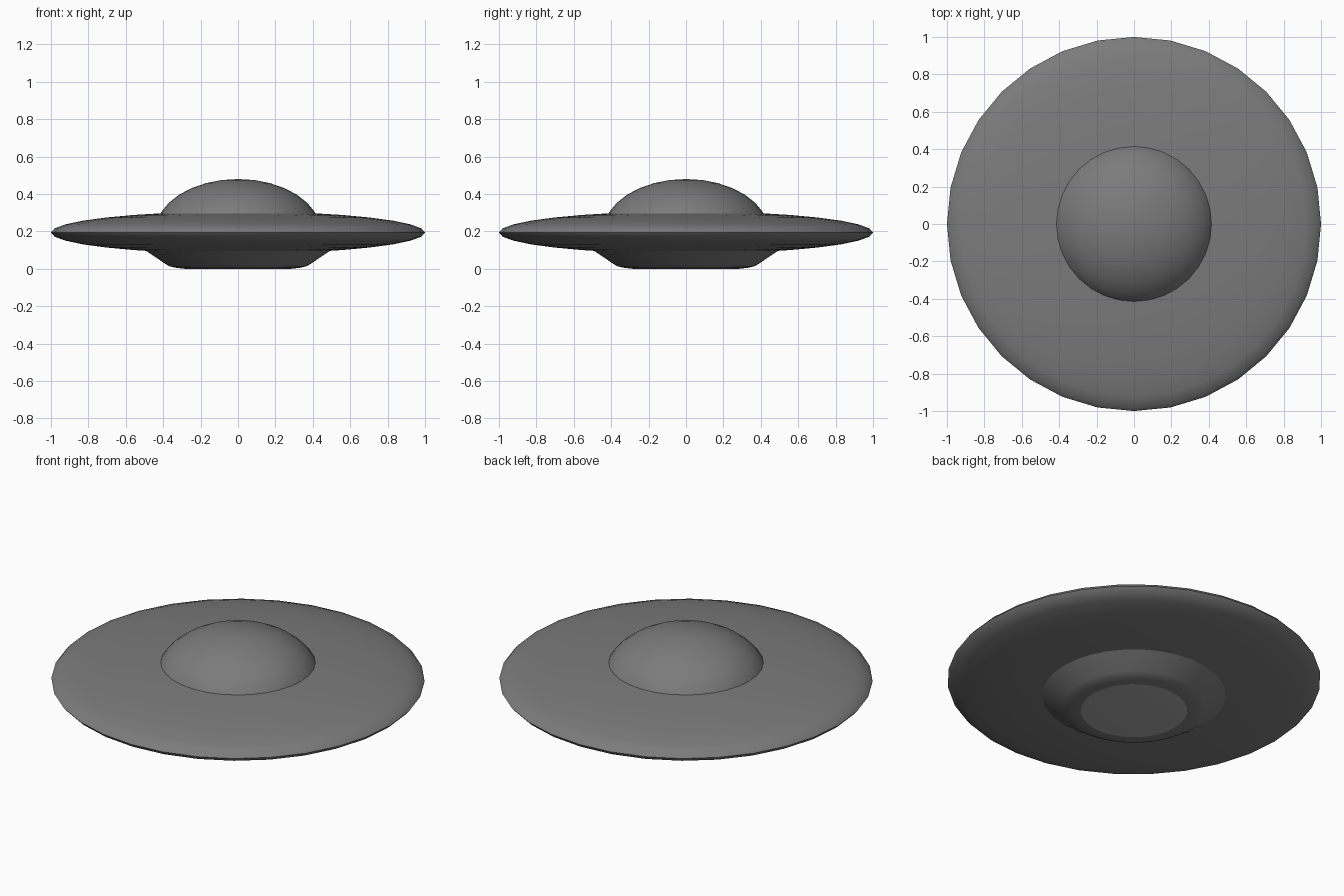
import bpy, bmesh, math

if "Cube" in bpy.data.objects:
    bpy.data.objects.remove(bpy.data.objects["Cube"])

SEG = 32


def material(name, rgb):
    m = bpy.data.materials.new(name)
    m.diffuse_color = (*rgb, 1.0)
    m.use_nodes = True
    m.node_tree.nodes["Principled BSDF"].inputs["Base Color"].default_value = m.diffuse_color
    return m


grey = material("hull_grey", (0.2, 0.2, 0.2))
light = material("light_grey", (0.4, 0.4, 0.4))


def lathe(name, profile, mat, angle=40):
    """Revolve (radius, z) points, listed bottom to top, around z."""
    bm = bmesh.new()
    rings = []
    for r, z in profile:
        if r < 1e-5:
            rings.append([bm.verts.new((0, 0, z))])
        else:
            rings.append([bm.verts.new((r * math.cos(2 * math.pi * i / SEG),
                                        r * math.sin(2 * math.pi * i / SEG), z))
                          for i in range(SEG)])
    for a, b in zip(rings, rings[1:]):
        for i in range(SEG):
            j = (i + 1) % SEG
            if len(a) == 1:
                bm.faces.new((a[0], b[j], b[i]))
            elif len(b) == 1:
                bm.faces.new((a[i], a[j], b[0]))
            else:
                bm.faces.new((a[i], a[j], b[j], b[i]))
    me = bpy.data.meshes.new(name)
    bm.to_mesh(me)
    bm.free()
    ob = bpy.data.objects.new(name, me)
    bpy.context.collection.objects.link(ob)
    me.materials.append(mat)
    bpy.ops.object.select_all(action='DESELECT')
    ob.select_set(True)
    bpy.context.view_layer.objects.active = ob
    bpy.ops.object.shade_smooth_by_angle(angle=math.radians(angle))
    return ob


def ellipse(a, b, zc, start, end, steps):
    """Elliptical arc from latitude start to end, in degrees."""
    pts = []
    for k in range(steps + 1):
        t = math.radians(start + (end - start) * k / steps)
        pts.append((a * math.cos(t), zc + b * math.sin(t)))
    return pts


# Flattened main disc
lathe("saucer_disc", ellipse(1.0, 0.113, 0.194, -90, 90, 16), grey, 60)

# Dome on top
lathe("dome", ellipse(0.445, 0.286, 0.194, 11.25, 90, 7), grey)

# Tapered underside with a rounded lower edge
base = lathe("underside_base",
             [(0, 0.0), (0.285, 0.0), (0.33, 0.005), (0.365, 0.013),
              (0.385, 0.024), (0.487, 0.093), (0.52, 0.115)], grey)

# Lighter flat bottom plate
base.data.materials.append(light)
for p in base.data.polygons:
    if p.center.z < 0.001:
        p.material_index = 1
